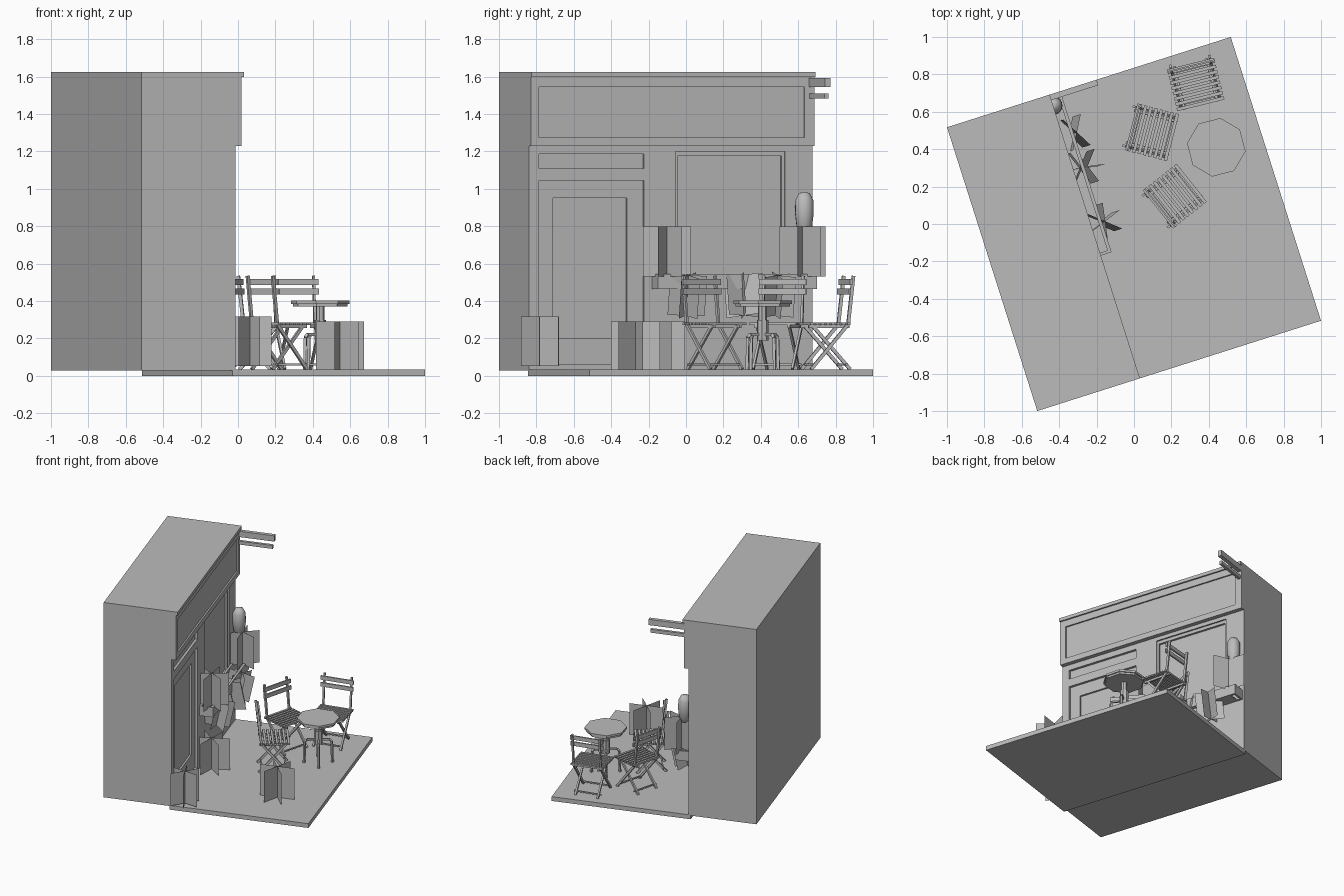
import bpy, bmesh, math
from mathutils import Matrix, Vector

if "Cube" in bpy.data.objects:
    bpy.data.objects.remove(bpy.data.objects["Cube"])

H = 0.796                                   # half side of the plot
R = Matrix.Rotation(math.radians(17.65), 4, 'Z')
grey = bpy.data.materials.new("plain_grey")
grey.diffuse_color = (0.5, 0.5, 0.5, 1)
grey.use_nodes = True
grey.node_tree.nodes["Principled BSDF"].inputs["Base Color"].default_value = grey.diffuse_color


def finish(name, bm, mat=R):
    me = bpy.data.meshes.new(name)
    bm.to_mesh(me)
    bm.free()
    me.materials.append(grey)
    ob = bpy.data.objects.new(name, me)
    ob.matrix_world = mat
    bpy.context.collection.objects.link(ob)
    return ob


def box(bm, x0, x1, y0, y1, z0, z1):
    m = Matrix.Translation(((x0 + x1) / 2, (y0 + y1) / 2, (z0 + z1) / 2)) @ \
        Matrix.Diagonal((x1 - x0, y1 - y0, z1 - z0, 1))
    bmesh.ops.create_cube(bm, size=1, matrix=m)


def bar(bm, a, b, w, d=None):
    """Square bar from a to b."""
    a, b = Vector(a), Vector(b)
    v = b - a
    z = v.normalized()
    x = Vector((1, 0, 0)) if abs(z.x) < 0.9 else Vector((0, 1, 0))
    y = z.cross(x).normalized()
    x = y.cross(z)
    rot = Matrix((x, y, z)).transposed().to_4x4()
    m = Matrix.Translation((a + b) / 2) @ rot @ Matrix.Diagonal((w, d or w, v.length, 1))
    bmesh.ops.create_cube(bm, size=1, matrix=m)


def single_box(name, *dims):
    bm = bmesh.new()
    box(bm, *dims)
    return finish(name, bm)


def carve(ob, *dims):
    """Cut a rectangular recess into ob."""
    c = single_box("recess_cutter", *dims)
    c.hide_render = True
    mod = ob.modifiers.new("recess", 'BOOLEAN')
    mod.operation, mod.object, mod.solver = 'DIFFERENCE', c, 'EXACT'
    bpy.context.view_layer.objects.active = ob
    bpy.ops.object.modifier_apply(modifier=mod.name)
    bpy.data.objects.remove(c)


# pavement and building
single_box("pavement", -0.285, H, -H, H, 0, 0.035)
W, F = -0.267, -0.2325
wall = single_box("building", -H, W, -H, H, 0.03, 1.6)
fascia = single_box("fascia", W - 0.01, F, -H, H, 1.23, 1.6)
single_box("roof_cap", -H, -0.22, -H, H, 1.598, 1.625)

# fascia panel, door, transom and window recesses
carve(fascia, F - 0.012, 0, -0.75, 0.74, 1.275, 1.545)
carve(wall, W - 0.02, 0, -0.739, -0.151, 0.06, 1.045)
carve(wall, W - 0.02, 0, -0.739, -0.151, 1.11, 1.185)
carve(wall, W - 0.012, 0, 0.027, 0.641, 0.50, 1.20)
carve(wall, W - 0.035, 0, -0.655, -0.24, 0.20, 0.95)
carve(wall, W - 0.03, 0, 0.042, 0.624, 0.515, 1.175)

# bracket bars at the far end of the fascia
bm = bmesh.new()
box(bm, F - 0.01, 0.043, 0.765, H, 1.545, 1.592)
box(bm, F - 0.01, 0.03, 0.768, 0.79, 1.482, 1.51)
finish("sign_bracket", bm)

# window box: open trough with a rim
bm = bmesh.new()
box(bm, W, -0.165, -0.10, 0.74, 0.465, 0.475)
for x0, x1 in ((W, -0.25), (-0.178, -0.16)):
    box(bm, x0, x1, -0.107, 0.785, 0.465, 0.545)
for y0 in (-0.107, 0.77):
    box(bm, -0.25, -0.178, y0, y0 + 0.015, 0.465, 0.545)
finish("window_box", bm)

# wall lamp
prof = [(0.022, 0.765), (0.042, 0.80), (0.05, 0.87), (0.048, 0.94), (0.03, 0.975), (0.012, 0.982)]
bm = bmesh.new()
rings = [[bm.verts.new((r * math.cos(i * math.pi / 8), r * math.sin(i * math.pi / 8), z))
          for i in range(16)] for r, z in prof]
for a, b in zip(rings, rings[1:]):
    for i in range(16):
        bm.faces.new((a[i], a[(i + 1) % 16], b[(i + 1) % 16], b[i])).smooth = True
bm.faces.new(rings[0][::-1])
bm.faces.new(rings[-1])
finish("wall_lamp", bm, R @ Matrix.Translation((-0.22, 0.734, 0)))
single_box("lamp_arm", W, -0.2, 0.722, 0.746, 0.76, 0.775)


# plants: three crossed leaf cards
def plant(name, loc, w, h, turn=0, tilt=0):
    bm = bmesh.new()
    for k in range(3):
        a = math.radians(turn + 60 * k)
        x, y = w / 2 * math.cos(a), w / 2 * math.sin(a)
        bm.faces.new([bm.verts.new(p) for p in
                      ((-x, -y, -h / 2), (x, y, -h / 2), (x, y, h / 2), (-x, -y, h / 2))])
    finish(name, bm, Matrix.Translation(loc) @ R @
           Matrix.Rotation(math.radians(tilt), 4, 'Y'))


def local(x, y, z):
    return R @ Vector((x, y, z))


plant("door_plant", (0.065, -0.78, 0.185), 0.23, 0.265, 40)
plant("pavement_plant", (0.545, -0.27, 0.162), 0.27, 0.255, 0)
plant("corner_plant", (-0.14, -0.14, 0.162), 0.27, 0.255, 10)
plant("window_plant_near", local(-0.19, -0.046, 0.665), 0.26, 0.265, 20)
plant("window_plant_far", local(-0.19, 0.714, 0.665), 0.26, 0.265, 30)
for i, (y, turn, tilt) in enumerate(((0.06, 20, 12), (0.37, 50, -12), (0.56, 0, 12))):
    plant("hanging_plant_%d" % i, local(-0.165, y, 0.43), 0.20, 0.22, turn, tilt)


# folding chairs, each facing its own -y
def chair(name, x, y, deg):
    bm = bmesh.new()
    for i in range(8):                                     # seat slats
        c = -0.105 + i * 0.029
        box(bm, -0.13, 0.13, c - 0.009, c + 0.009, 0.272, 0.286)
    for s in (-1, 1):
        box(bm, s * 0.09 - 0.007, s * 0.09 + 0.007, -0.115, 0.11, 0.256, 0.272)
        bar(bm, (s * 0.108, 0.128, 0.535), (s * 0.108, 0.098, 0.27), 0.013, 0.018)
        bar(bm, (s * 0.108, 0.098, 0.275), (s * 0.108, -0.105, 0.035), 0.013, 0.018)
        bar(bm, (s * 0.088, -0.09, 0.265), (s * 0.088, 0.115, 0.035), 0.013, 0.018)
    for z, o in ((0.502, 0.116), (0.45, 0.110)):           # back slats
        box(bm, -0.13, 0.13, o - 0.012, o, z - 0.016, z + 0.016)
    for c in (-0.085, 0.09):                               # stretchers
        bar(bm, (-0.108, c, 0.06), (0.108, c, 0.06), 0.01)
    finish(name, bm, Matrix.Translation((x, y, 0)) @
           Matrix.Rotation(math.radians(deg), 4, 'Z'))


chair("chair_back", 0.33, 0.745, 14)
chair("chair_left", 0.098, 0.49, 75.5)
chair("chair_front", 0.219, 0.15, 128.5)

# octagonal pedestal table
bm = bmesh.new()
for r, z0, z1, n in ((0.158, 0.385, 0.402, 8), (0.148, 0.370, 0.385, 8),
                     (0.024, 0.20, 0.372, 8), (0.032, 0.19, 0.30, 8)):
    bmesh.ops.create_cone(bm, cap_ends=True, segments=n, radius1=r, radius2=r, depth=z1 - z0,
                          matrix=Matrix.Translation((0, 0, (z0 + z1) / 2)))
for k in range(4):
    a = math.radians(45 + 90 * k)
    c, s = math.cos(a), math.sin(a)
    pts = [(0.02 * c, 0.02 * s, 0.222), (0.085 * c, 0.085 * s, 0.222),
           (0.1 * c, 0.1 * s, 0.205), (0.105 * c, 0.105 * s, 0.035)]
    for p, q in zip(pts, pts[1:]):
        bar(bm, p, q, 0.015)
finish("table", bm, Matrix.Translation((0.44, 0.41, 0)) @ Matrix.Rotation(math.radians(-8), 4, 'Z'))
